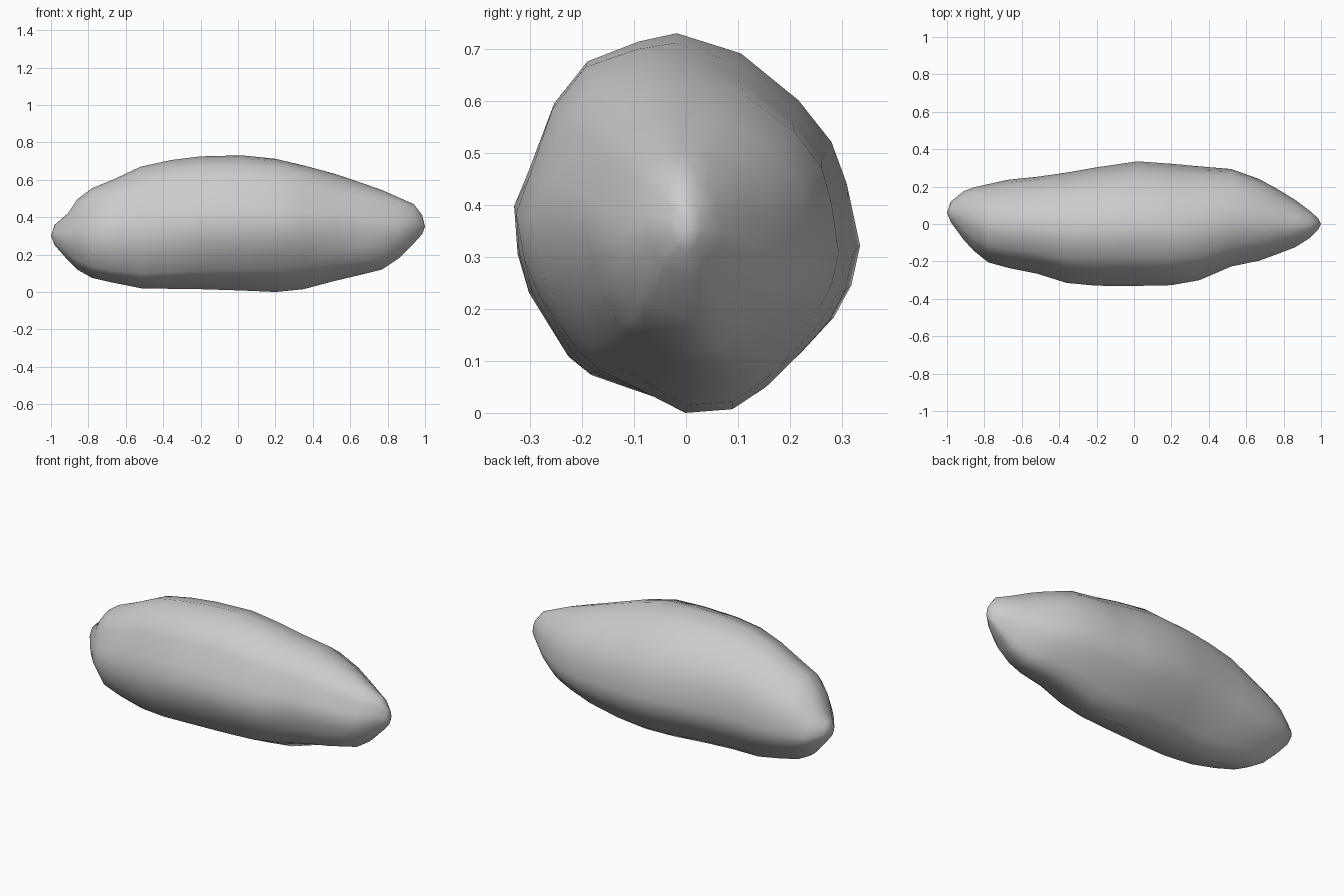
import bpy, bmesh, math

# Stations along the length: x, z low, z high, y front, y back
STATIONS = [
    (-0.98, .25, .36, .01, .12),
    (-0.91, .17, .42, -.085, .175),
    (-0.86, .12, .495, -.14, .195),
    (-0.78, .075, .555, -.205, .213),
    (-0.67, .05, .60, -.235, .237),
    (-0.52, .02, .67, -.265, .252),
    (-0.36, .017, .705, -.315, .275),
    (-0.20, .015, .725, -.33, .303),
    (0.02, .008, .73, -.33, .335),
    (0.20, .0, .71, -.325, .322),
    (0.35, .015, .675, -.30, .308),
    (0.52, .06, .63, -.236, .294),
    (0.67, .095, .58, -.20, .24),
    (0.77, .12, .545, -.16, .185),
    (0.86, .18, .505, -.125, .13),
    (0.94, .26, .47, -.075, .07),
    (0.985, .31, .41, -.03, .03),
]

# Uneven stone cross-section, normalised to a unit box
SECTION = [
    (-.06, 1), (.31, .89), (.64, .64), (.83, .42), (.92, .20), (1, -.13),
    (.95, -.34), (.85, -.51), (.67, -.69), (.48, -.86), (.28, -.98), (0, -1),
    (-.27, -.91), (-.54, -.82), (-.68, -.72), (-.91, -.39), (-.98, -.18),
    (-1, .08), (-.91, .27), (-.76, .62), (-.57, .84), (-.28, .95),
]

# Swellings and hollows of each corner: side u, side v, x centre, x width, amount
LUMPS = [
    (-1, -1, .32, .25, -.09), (-1, -1, -.6, .25, .06),
    (1, 1, .6, .25, .09), (1, 1, -.45, .3, .08), (-1, 1, .3, .25, .05),
]


def bump(t, centre, width):
    return math.exp(-((t - centre) / width) ** 2)


bm = bmesh.new()
rings = []
for x, z0, z1, y0, y1 in STATIONS:
    cy, cz, hy, hz = (y0 + y1) / 2, (z0 + z1) / 2, (y1 - y0) / 2, (z1 - z0) / 2
    ring = []
    for u, v in SECTION:
        s = 1
        for su, sv, c, w, amount in LUMPS:
            if u * su > 0 and v * sv > 0:
                s += amount * min(1, abs(2 * u * v)) * bump(x, c, w)
        y, z = cy + u * s * hy, cz + v * s * hz
        # shallow crease low on the front right
        if u < -.3:
            y += .025 * bump(x, .58, .15) * bump(z, .42 - .2 * x, .06)
        ring.append(bm.verts.new((x, y, z)))
    rings.append(ring)

# Skin between the rings, then pointed ends
n = len(SECTION)
for a, b in zip(rings, rings[1:]):
    for i in range(n):
        j = (i + 1) % n
        bm.faces.new((a[i], a[j], b[j], b[i]))
for ring, tip in ((rings[0], (-1, .06, .30)), (rings[-1], (1, 0, .35))):
    t = bm.verts.new(tip)
    for i in range(n):
        bm.faces.new((ring[i], ring[(i + 1) % n], t))
bmesh.ops.recalc_face_normals(bm, faces=bm.faces)
for f in bm.faces:
    f.smooth = True

mesh = bpy.data.meshes.new("rock")
bm.to_mesh(mesh)
bm.free()
bpy.context.collection.objects.link(bpy.data.objects.new("rock", mesh))
